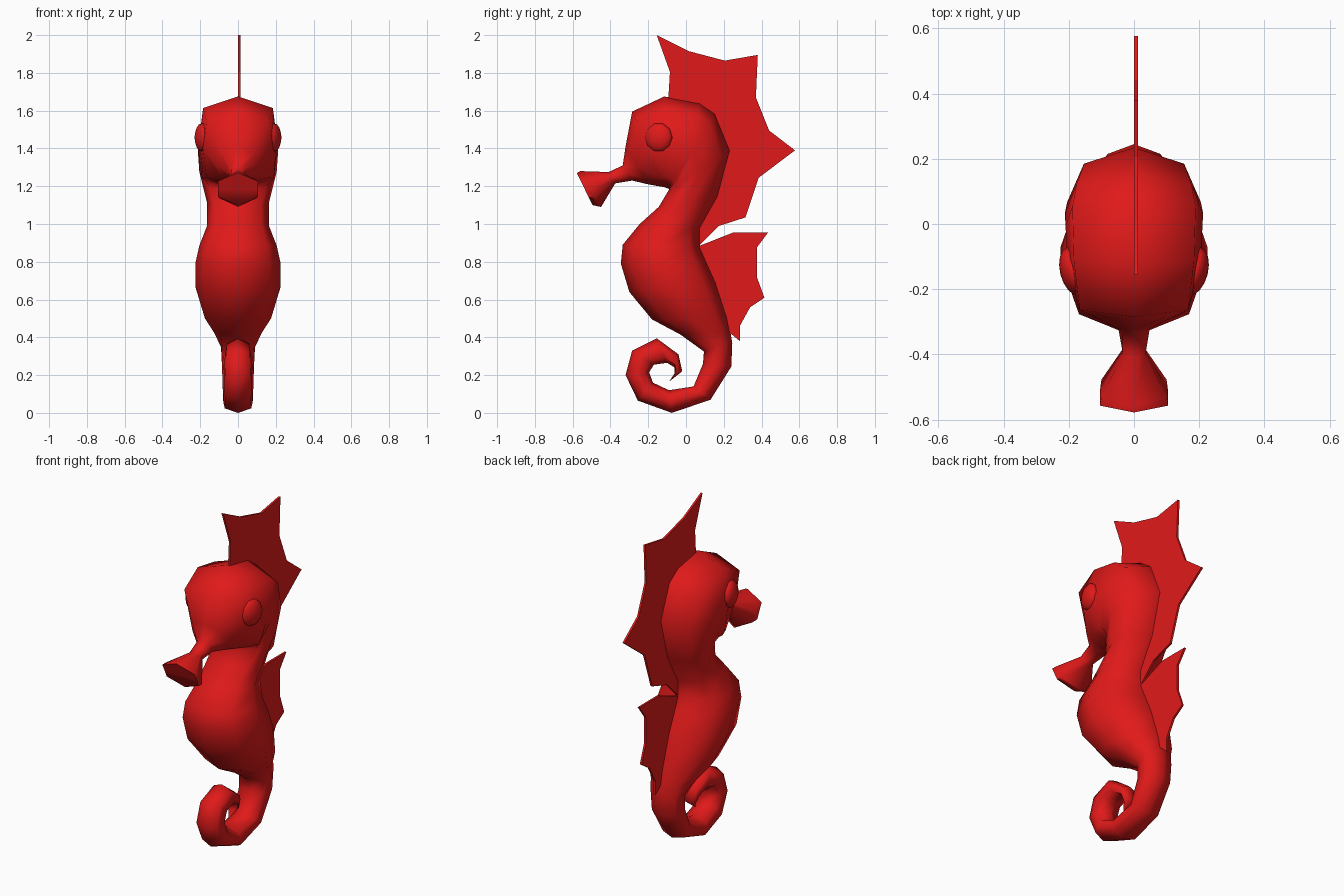
import bpy, bmesh
from math import radians
from mathutils import Vector

if "Cube" in bpy.data.objects:
    bpy.data.objects.remove(bpy.data.objects["Cube"])

red = bpy.data.materials.new("red")
red.diffuse_color = (0.75, 0.01, 0.01, 1)
red.use_nodes = True
red.node_tree.nodes["Principled BSDF"].inputs["Base Color"].default_value = red.diffuse_color


def finish(name, bm, smooth):
    bmesh.ops.recalc_face_normals(bm, faces=bm.faces)
    me = bpy.data.meshes.new(name)
    bm.to_mesh(me)
    bm.free()
    me.materials.append(red)
    ob = bpy.data.objects.new(name, me)
    bpy.context.collection.objects.link(ob)
    if smooth:
        bpy.ops.object.select_all(action='DESELECT')
        ob.select_set(True)
        bpy.context.view_layer.objects.active = ob
        bpy.ops.object.shade_smooth_by_angle(angle=radians(65))
    return ob


def loft(name, sections, tip):
    """Eight-sided rings: outer (y,z), inner (y,z), half width, corner shape."""
    bm = bmesh.new()
    rings = []
    for oy, oz, iy, iz, w, (cx, cy) in sections:
        o, i = Vector((0, oy, oz)), Vector((0, iy, iz))
        mid, half = (o + i) / 2, (o - i) / 2
        shape = [(0, 1), (cx, cy), (1, 0), (cx, -cy), (0, -1), (-cx, -cy), (-1, 0), (-cx, cy)]
        rings.append([bm.verts.new(mid + half * v + Vector((u * w, 0, 0))) for u, v in shape])
    for a, b in zip(rings, rings[1:]):
        for k in range(8):
            n = (k + 1) % 8
            bm.faces.new((a[k], a[n], b[n], b[k]))
    bm.faces.new(rings[0])
    end = bm.verts.new((0, *tip))
    for k in range(8):
        bm.faces.new((rings[-1][k], rings[-1][(k + 1) % 8], end))
    return finish(name, bm, True)


def fin(name, outline):
    bm = bmesh.new()
    face = bm.faces.new([bm.verts.new((0, y, z)) for y, z in outline])
    ext = bmesh.ops.extrude_face_region(bm, geom=[face])["geom"]
    bmesh.ops.translate(bm, vec=(0.012, 0, 0), verts=[v for v in ext if isinstance(v, bmesh.types.BMVert)])
    return finish(name, bm, False)


HEX, HEAD, OCT, TAIL = (1, .5), (.9, .75), (.75, .7), (.9, .6)

# Snout, head, trunk and curled tail in one continuous skin
sections = [
    (-.578, 1.27, -.495, 1.10, .105, HEX),
    (-.56, 1.28, -.45, 1.09, .10, HEX),
    (-.41, 1.275, -.375, 1.215, .035, HEX),
    (-.335, 1.31, -.285, 1.23, .05, OCT),
    (-.32, 1.41, -.20, 1.21, .115, OCT),
    (-.285, 1.595, -.115, 1.195, .185, HEAD),
    (-.115, 1.675, -.095, 1.188, .205, HEAD),
    (.075, 1.64, -.09, 1.183, .21, HEAD),
    (.155, 1.585, -.09, 1.178, .212, (.83, .73)),
    (.235, 1.39, -.10, 1.165, .205, OCT),
    (.17, 1.145, -.145, 1.09, .165, OCT),
    (.075, .975, -.245, 1.0, .165, OCT),
    (.075, .88, -.335, .89, .205, OCT),
    (.11, .80, -.345, .79, .225, OCT),
    (.16, .69, -.30, .64, .225, OCT),
    (.22, .505, -.18, .495, .175, OCT),
    (.235, .43, -.03, .415, .125, OCT),
    (.245, .37, .095, .325, .09, TAIL),
    (.24, .245, .09, .26, .085, TAIL),
    (.13, .07, .04, .14, .08, TAIL),
    (-.075, .0, -.09, .12, .078, TAIL),
    (-.255, .065, -.175, .16, .075, TAIL),
    (-.32, .2, -.195, .215, .073, TAIL),
    (-.285, .33, -.17, .255, .07, TAIL),
    (-.155, .395, -.10, .265, .065, TAIL),
    (-.04, .31, -.06, .24, .05, TAIL),
    (-.02, .22, -.06, .21, .03, TAIL),
]
loft("body", sections, (-.09, .165))

# Crest fin along head and neck
fin("crest_fin", [
    (-.095, 1.64), (-.085, 1.805), (-.155, 2.0), (.015, 1.915), (.205, 1.865),
    (.38, 1.895), (.37, 1.67), (.44, 1.495), (.577, 1.39), (.385, 1.245),
    (.315, 1.035), (.175, .99), (.075, .89), (.04, .98), (.13, 1.16),
    (.19, 1.39), (.12, 1.56), (.06, 1.61)])

# Smaller fin on the lower back
fin("back_fin", [
    (.06, .88), (.25, .955), (.435, .955), (.375, .875), (.375, .72),
    (.415, .61), (.34, .56), (.285, .46), (.285, .38), (.225, .43),
    (.18, .53), (.12, .70)])

# Eyes, flattened and angled toward the front
for side, label in ((1, "left"), (-1, "right")):
    bm = bmesh.new()
    bmesh.ops.create_uvsphere(bm, u_segments=10, v_segments=8, radius=1)
    eye = finish(label + "_eye", bm, True)
    eye.scale = (.078, .075, .04)
    eye.rotation_euler = (0, radians(90), radians(-14 * side))
    eye.location = (.187 * side, -.145, 1.458)
